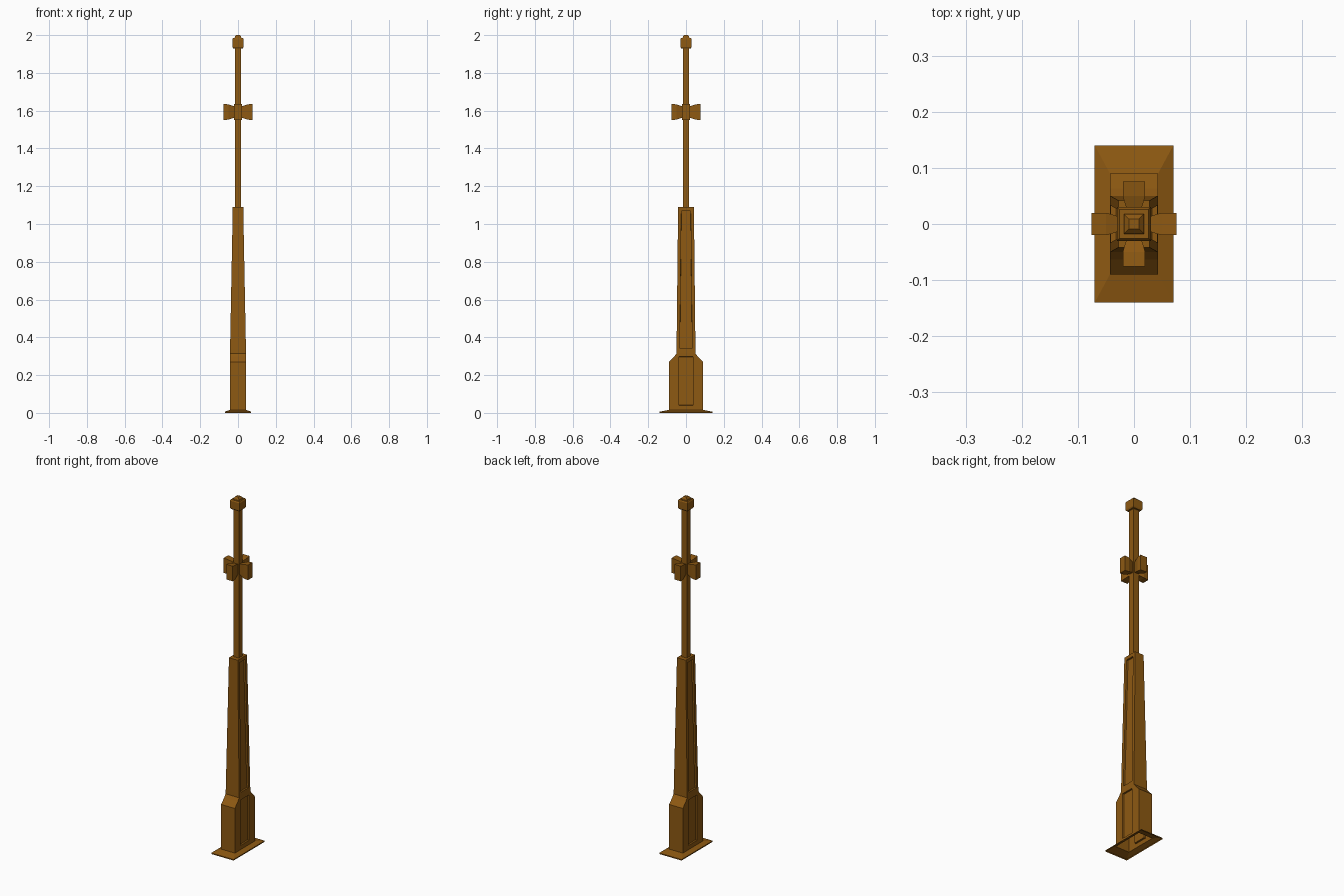
import bpy, bmesh
from mathutils import Matrix
from math import pi

cube = bpy.data.objects.get("Cube")
if cube:
    bpy.data.objects.remove(cube, do_unlink=True)

brown = bpy.data.materials.new("warm brown")
brown.use_nodes = True
color = (0.27, 0.1, 0.006, 1)
brown.diffuse_color = color
bsdf = next(n for n in brown.node_tree.nodes if n.type == 'BSDF_PRINCIPLED')
bsdf.inputs["Base Color"].default_value = color
bsdf.inputs["Roughness"].default_value = 0.8


def finish(name, bm):
    mesh = bpy.data.meshes.new(name)
    bm.to_mesh(mesh)
    bm.free()
    mesh.materials.append(brown)
    obj = bpy.data.objects.new(name, mesh)
    bpy.context.collection.objects.link(obj)
    return obj


def bridge(bm, low, high):
    """Skin two rings of equal length; returns the faces in ring order."""
    n = len(low)
    return [bm.faces.new((low[i], low[(i + 1) % n], high[(i + 1) % n], high[i]))
            for i in range(n)]


def loft(name, sections, bottom=True, top=True):
    """Rectangular sections (half x, half y, z) stacked along z."""
    bm = bmesh.new()
    rings = [[bm.verts.new((sx * x, sy * y, z))
              for sx, sy in ((-1, -1), (1, -1), (1, 1), (-1, 1))]
             for x, y, z in sections]
    for low, high in zip(rings, rings[1:]):
        bridge(bm, low, high)
    if bottom:
        bm.faces.new(rings[0][::-1])
    if top:
        bm.faces.new(rings[-1])
    return finish(name, bm)


# Flared foot skirt, open underneath
loft("base_flange", [(0.07, 0.14, 0), (0.07, 0.14, 0.006), (0.043, 0.09, 0.016)],
     bottom=False, top=False)

# Tapered column with recessed side panels: half x, half y, panel half y, z
profile = [(0.043, 0.09, 0.037, 0.016), (0.043, 0.09, 0.037, 0.04),
           (0.043, 0.09, 0.037, 0.27), (0.043, 0.063, 0.037, 0.298),
           (0.043, 0.05, 0.034, 0.315), (0.042, 0.05, 0.033, 0.34),
           (0.028, 0.042, 0.025, 1.07), (0.028, 0.042, 0.025, 1.09)]
bm = bmesh.new()
rings = []
for x, y, p, z in profile:
    outline = [(-x, -y), (x, -y), (x, -p), (x, p), (x, y), (-x, y), (-x, p), (-x, -p)]
    rings.append([bm.verts.new((a, b, z)) for a, b in outline])
panels = []
for level, (low, high) in enumerate(zip(rings, rings[1:])):
    faces = bridge(bm, low, high)
    if level in (1, 2, 5):
        panels += [faces[2], faces[6]]
bm.faces.new(rings[-1])
bm.normal_update()
bmesh.ops.inset_region(bm, faces=panels, thickness=0.001, depth=-0.009,
                       use_boundary=True, use_even_offset=True)
finish("column", bm)

# Slim mast and stepped cap
loft("mast", [(0.017, 0.017, 1.085), (0.017, 0.017, 1.94)])
loft("mast_cap", [(0.026, 0.026, 1.93), (0.03, 0.03, 1.937),
                  (0.03, 0.03, 1.978), (0.026, 0.026, 1.985)])
loft("cap_finial", [(0.018, 0.018, 1.985), (0.016, 0.016, 1.993), (0.009, 0.009, 2.0)])

# Four flared lugs around the mast
for i, side in enumerate(("back", "left", "front", "right")):
    lug = loft(side + "_lug", [(0.028, 0.009, 0.012), (0.04, 0.02, 0.05),
                               (0.043, 0.02, 0.076)])
    tilt = Matrix.Rotation(pi / 2, 4, 'Y')
    spin = Matrix.Rotation(pi / 2 * (1 - i), 4, 'Z')
    lug.data.transform(Matrix.Translation((0, 0, 1.593)) @ spin @ tilt)
